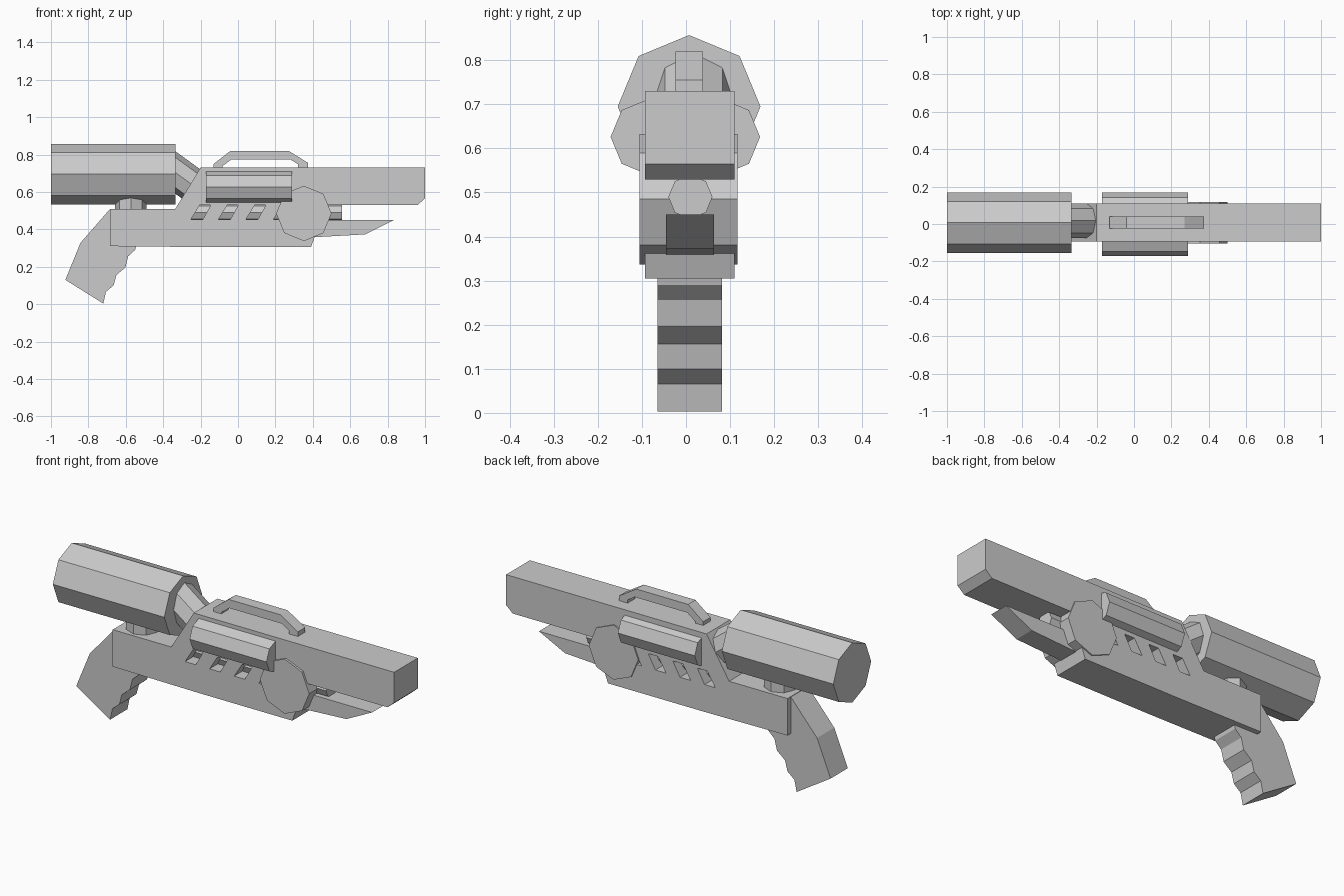
import bpy, bmesh
from math import sin, cos, pi
from mathutils import Vector

if "Cube" in bpy.data.objects:
    bpy.data.objects.remove(bpy.data.objects["Cube"])


def finish(name, bm):
    bmesh.ops.recalc_face_normals(bm, faces=bm.faces)
    mesh = bpy.data.meshes.new(name)
    bm.to_mesh(mesh)
    bm.free()
    ob = bpy.data.objects.new(name, mesh)
    bpy.context.collection.objects.link(ob)
    return ob


def add_prism(bm, rings):
    """Join two matching rings of points into a closed solid."""
    a, b = [[bm.verts.new(p) for p in ring] for ring in rings]
    bm.faces.new(a)
    bm.faces.new(b[::-1])
    for i in range(len(a)):
        j = (i + 1) % len(a)
        bm.faces.new((a[i], b[i], b[j], a[j]))


def slab(name, y0, y1, *profiles):
    """Extrude x/z profiles between two y positions."""
    bm = bmesh.new()
    for prof in profiles:
        add_prism(bm, [[(x, y, z) for x, z in prof] for y in (y0, y1)])
    return finish(name, bm)


def tube(name, p0, p1, r, up=(0, 0, 1), n=8):
    """Eight-sided rod between two points, one corner pointing up."""
    p0, p1 = Vector(p0), Vector(p1)
    d = (p1 - p0).normalized()
    v = d.cross(Vector(up)).normalized()
    u = v.cross(d)
    bm = bmesh.new()
    add_prism(bm, [[p + r * (cos(2 * pi * i / n) * u + sin(2 * pi * i / n) * v)
                    for i in range(n)] for p in (p0, p1)])
    return finish(name, bm)


# Main body with the long square barrel
body = slab("body", -0.093, 0.11, [
    (-0.685, 0.31), (-0.17, 0.305), (0.39, 0.305), (0.41, 0.36), (0.44, 0.53),
    (0.96, 0.53), (1.0, 0.565), (1.0, 0.73), (-0.20, 0.73), (-0.335, 0.51),
    (-0.685, 0.51)])

# Slanted vent slots cut right through the body
slots = []
for i in range(4):
    x = -0.252 + 0.147 * i
    slots.append([(x, 0.453), (x + 0.064, 0.453), (x + 0.107, 0.53), (x + 0.048, 0.53)])
cutter = slab("slot_cutter", -0.3, 0.3, *slots)
cutter.hide_render = True
mod = body.modifiers.new("slots", 'BOOLEAN')
mod.object = cutter
mod.solver = 'EXACT'
bpy.context.view_layer.objects.active = body
bpy.ops.object.modifier_apply(modifier=mod.name)
bpy.data.objects.remove(cutter)

# Inner rod seen through the slots
tube("inner_rod", (-0.30, 0.01, 0.49), (0.555, 0.01, 0.49), 0.05)

# Grip with finger ridges
slab("grip", -0.065, 0.082, [
    (-0.685, 0.508), (-0.842, 0.328), (-0.923, 0.13), (-0.72, 0.003),
    (-0.706, 0.066), (-0.665, 0.10), (-0.65, 0.156), (-0.602, 0.196),
    (-0.587, 0.256), (-0.55, 0.29), (-0.54, 0.33), (-0.60, 0.40)])

# Rear canister, its short post and the slanted feed pipe
tube("canister", (-1.0, 0.007, 0.695), (-0.333, 0.007, 0.695), 0.162)
tube("canister_post", (-0.573, 0.007, 0.48), (-0.573, 0.007, 0.60), 0.084, up=(1, 0, 0))
tube("feed_pipe", (-0.40, 0.0175, 0.751), (-0.20, 0.0175, 0.606), 0.092)

# Side rods on both flanks
for side, y in (("front", -0.085), ("back", 0.082)):
    tube("side_rod_" + side, (-0.17, y, 0.626), (0.29, y, 0.626), 0.086)

# Octagonal pivot disc
tube("pivot_disc", (0.352, -0.105, 0.485), (0.352, 0.117, 0.485), 0.148)

# Pointed lower prong
slab("lower_prong", -0.045, 0.064, [
    (0.30, 0.357), (0.41, 0.358), (0.68, 0.373), (0.835, 0.45), (0.30, 0.45)])

# Carry handle on top
slab("carry_handle", -0.024, 0.039, [
    (-0.13, 0.725), (-0.13, 0.75), (-0.04, 0.82), (0.27, 0.82), (0.375, 0.755),
    (0.375, 0.725), (0.322, 0.725), (0.322, 0.747), (0.28, 0.774),
    (-0.035, 0.774), (-0.083, 0.738), (-0.083, 0.725)])
